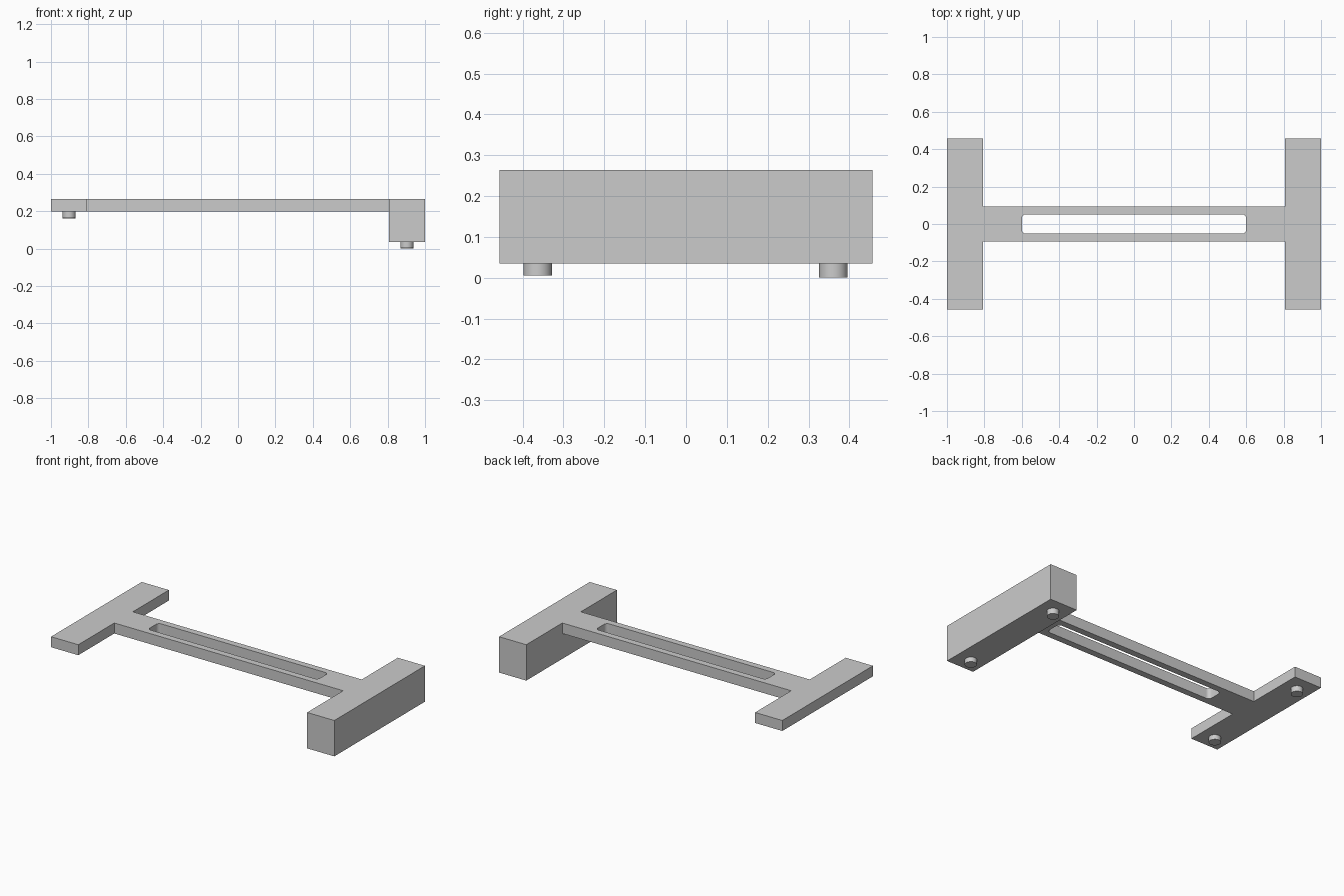
import bpy
import bmesh
from math import radians

cube = bpy.data.objects.get("Cube")
if cube:
    bpy.data.objects.remove(cube, do_unlink=True)

TOP, BAR_BOTTOM, BLOCK_BOTTOM = 0.264, 0.197, 0.035
HALF_DEPTH, END_INNER = 0.457, 0.808

grey = bpy.data.materials.new("plain grey")
grey.use_nodes = True
colour = (0.6, 0.6, 0.6, 1)
grey.diffuse_color = colour
grey.node_tree.nodes["Principled BSDF"].inputs["Base Color"].default_value = colour


def finish(name, bm):
    bmesh.ops.recalc_face_normals(bm, faces=bm.faces)
    mesh = bpy.data.meshes.new(name)
    bm.to_mesh(mesh)
    bm.free()
    mesh.materials.append(grey)
    obj = bpy.data.objects.new(name, mesh)
    bpy.context.collection.objects.link(obj)
    return obj


def box(name, x0, x1, half_y, z0, z1, corner=0):
    """Box between the given limits, optionally with rounded upright edges."""
    bm = bmesh.new()
    bmesh.ops.create_cube(bm, size=1)
    for v in bm.verts:
        v.co.x = x1 if v.co.x > 0 else x0
        v.co.y *= 2 * half_y
        v.co.z = z1 if v.co.z > 0 else z0
    if corner:
        upright = [e for e in bm.edges
                   if abs(e.verts[0].co.z - e.verts[1].co.z) > 1e-4]
        bmesh.ops.bevel(bm, geom=upright, offset=corner, segments=6,
                        profile=0.5, affect='EDGES')
    return finish(name, bm)


def combine(target, helper, operation):
    helper.hide_render = True
    mod = target.modifiers.new(operation.title(), 'BOOLEAN')
    mod.operation, mod.solver, mod.object = operation, 'EXACT', helper
    bpy.context.view_layer.objects.active = target
    bpy.ops.object.modifier_apply(modifier=mod.name)
    bpy.data.objects.remove(helper, do_unlink=True)


def smooth(obj):
    bpy.ops.object.select_all(action='DESELECT')
    obj.select_set(True)
    bpy.context.view_layer.objects.active = obj
    bpy.ops.object.shade_smooth_by_angle(angle=radians(35))


# One-piece frame: slotted bar, thin plate on one end, deep block on the other
frame = box("frame", -0.9, 0.9, 0.0935, BAR_BOTTOM, TOP)
combine(frame, box("end_plate", -1, -END_INNER, HALF_DEPTH, BAR_BOTTOM, TOP), 'UNION')
combine(frame, box("end_block", END_INNER, 1, HALF_DEPTH, BLOCK_BOTTOM, TOP), 'UNION')
combine(frame, box("slot_cutter", -0.6, 0.6, 0.052, 0.1, 0.4, corner=0.023), 'DIFFERENCE')

# Merge coplanar faces left by the joins
bm = bmesh.new()
bm.from_mesh(frame.data)
bmesh.ops.dissolve_limit(bm, angle_limit=radians(1), verts=bm.verts, edges=bm.edges)
bm.to_mesh(frame.data)
bm.free()
smooth(frame)

# Round feet; the back pair is slightly longer
for side, x, seat in (("right", -0.903, BAR_BOTTOM), ("left", 0.903, BLOCK_BOTTOM)):
    for end, y, length in (("front", -0.363, 0.03), ("back", 0.361, 0.035)):
        bm = bmesh.new()
        bmesh.ops.create_cone(bm, cap_ends=True, segments=32,
                              radius1=0.035, radius2=0.035, depth=length)
        bmesh.ops.translate(bm, verts=bm.verts, vec=(x, y, seat - length / 2))
        smooth(finish(f"{end}_{side}_foot", bm))
